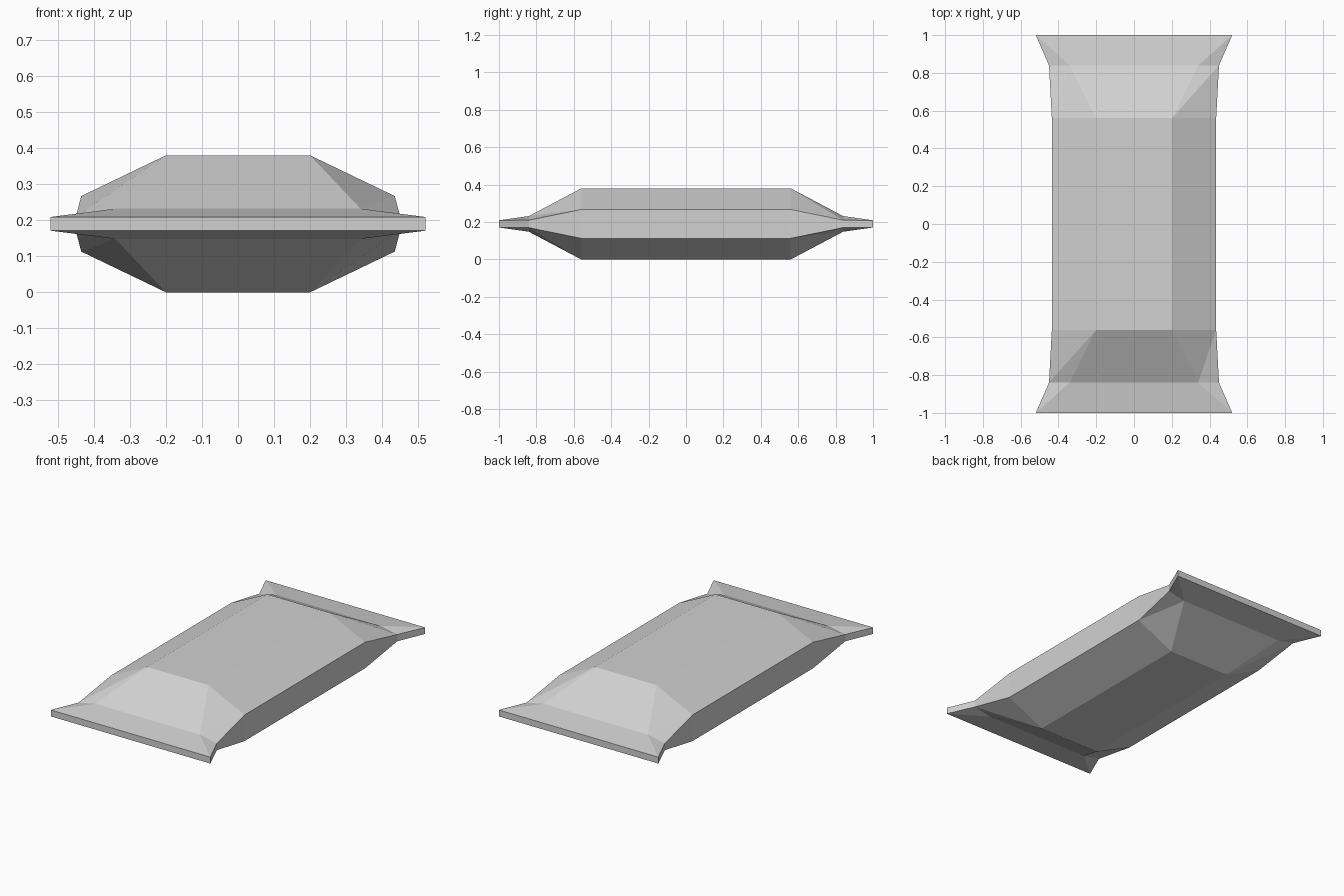
import bpy
import bmesh
from itertools import product

if "Cube" in bpy.data.objects:
    bpy.data.objects.remove(bpy.data.objects["Cube"], do_unlink=True)

MID = 0.19  # height of the seam plane

# One octant of the packet: (x, y, height above the seam plane)
OCTANT = {
    "corner": (0.52, 1.0, 0.019),
    "neck_outer": (0.45, 0.84, 0.02),
    "neck_inner": (0.34, 0.84, 0.042),
    "body_outer": (0.435, 0.56, 0.077),
    "body_inner": (0.20, 0.56, 0.19),
}

foil = bpy.data.materials.new("light grey foil")
foil.use_nodes = True
foil.diffuse_color = (0.64, 0.64, 0.64, 1)
foil.node_tree.nodes["Principled BSDF"].inputs["Base Color"].default_value = foil.diffuse_color

bm = bmesh.new()
SIGNS = (-1, 1)
verts = {}
for name, (x, y, h) in OCTANT.items():
    for sx, sy, sz in product(SIGNS, repeat=3):
        verts[name, sx, sy, sz] = bm.verts.new((sx * x, sy * y, MID + sz * h))


def face(*keys):
    bm.faces.new([verts[k] for k in keys])


def mirrored_strip(a, b, axis, fixed):
    """Quad from points a to b, spanning both signs of one axis."""
    def key(name, s):
        signs = list(fixed)
        signs.insert(axis, s)
        return (name, *signs)
    face(key(a, -1), key(a, 1), key(b, 1), key(b, -1))


# Corner facets, with the crease direction alternating around the packet
for s in product(SIGNS, repeat=3):
    face(("corner", *s), ("neck_outer", *s), ("neck_inner", *s))
    no, ni, bo, bi = [(n, *s) for n in ("neck_outer", "neck_inner", "body_outer", "body_inner")]
    if s[0] * s[1] * s[2] > 0:
        face(no, ni, bi)
        face(no, bi, bo)
    else:
        face(no, ni, bo)
        face(ni, bi, bo)

for pair in product(SIGNS, repeat=2):
    # Flat seal and sloping end panels, across the width
    mirrored_strip("corner", "neck_inner", 0, pair)
    mirrored_strip("neck_inner", "body_inner", 0, pair)
    # Long sloping panels, along the length
    mirrored_strip("body_inner", "body_outer", 1, pair)
    # Upright side panels of the seal and neck
    mirrored_strip("corner", "neck_outer", 2, pair)
    mirrored_strip("neck_outer", "body_outer", 2, pair)

# Large top and bottom panels, long sides and the seal ends
for s in SIGNS:
    face(*[("body_inner", x, y, s) for x, y in ((-1, -1), (1, -1), (1, 1), (-1, 1))])
    face(*[("body_outer", s, y, z) for y, z in ((-1, -1), (1, -1), (1, 1), (-1, 1))])
    face(*[("corner", x, s, z) for x, z in ((-1, -1), (1, -1), (1, 1), (-1, 1))])

bmesh.ops.recalc_face_normals(bm, faces=bm.faces)
mesh = bpy.data.meshes.new("snack_packet")
bm.to_mesh(mesh)
bm.free()
mesh.materials.append(foil)
packet = bpy.data.objects.new("snack_packet", mesh)
bpy.context.collection.objects.link(packet)
